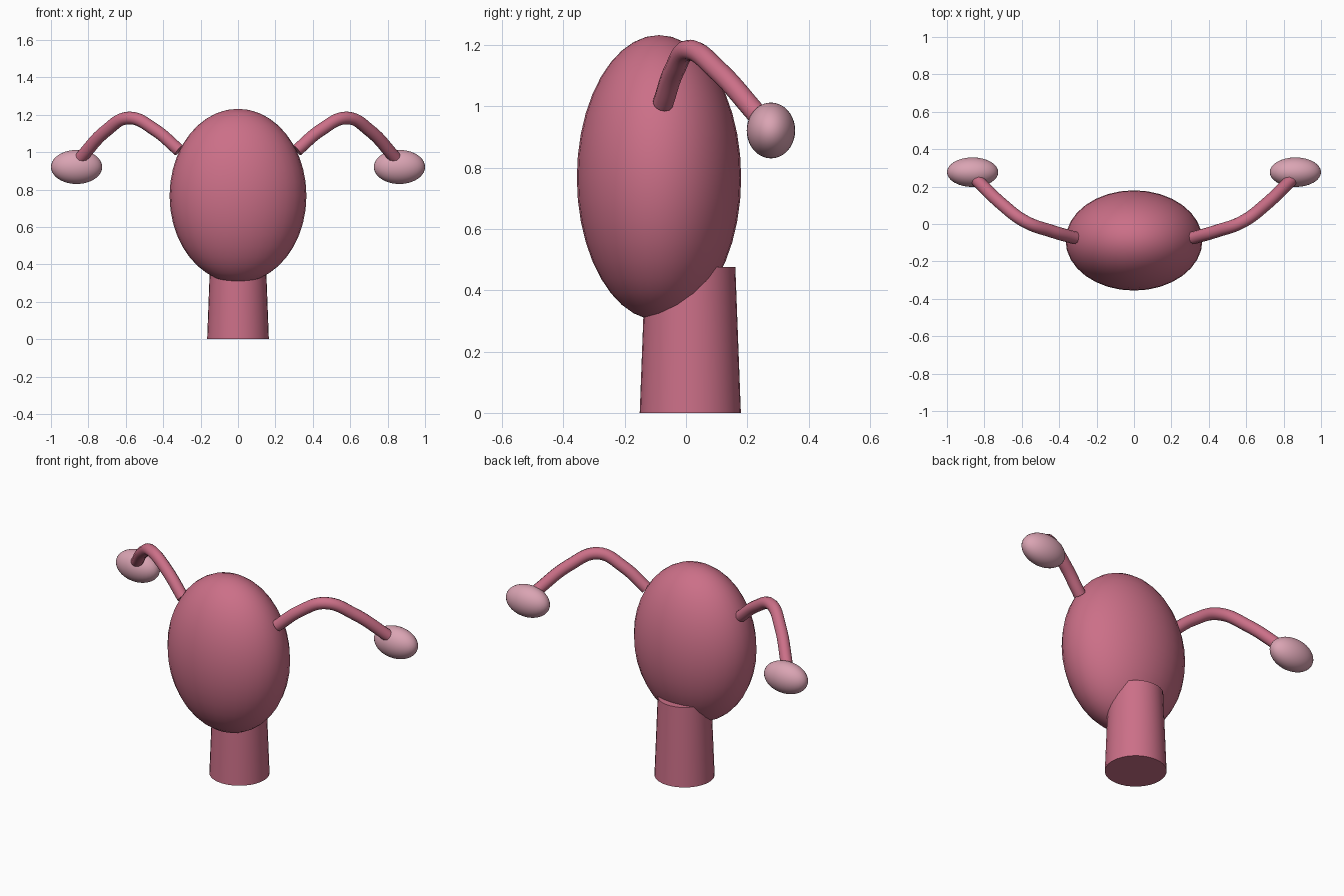
import bpy
import math

if "Cube" in bpy.data.objects:
    bpy.data.objects.remove(bpy.data.objects["Cube"])


def material(name, rgb):
    m = bpy.data.materials.new(name)
    m.diffuse_color = (*rgb, 1)
    m.use_nodes = True
    m.node_tree.nodes["Principled BSDF"].inputs["Base Color"].default_value = m.diffuse_color
    return m


ROSE = material("rose", (0.60, 0.16, 0.245))
PALE = material("pale_pink", (0.70, 0.37, 0.45))


def finish(name, mat):
    ob = bpy.context.object
    ob.name = name
    ob.data.materials.append(mat)
    bpy.ops.object.shade_smooth_by_angle(angle=math.radians(40))
    return ob


def ellipsoid(name, center, radii, mat):
    bpy.ops.mesh.primitive_uv_sphere_add(segments=32, ring_count=20, radius=1, location=center)
    bpy.context.object.scale = radii
    bpy.ops.object.transform_apply(location=False, rotation=False, scale=True)
    return finish(name, mat)


def tube(name, points, radius, mat):
    curve = bpy.data.curves.new(name, 'CURVE')
    curve.dimensions = '3D'
    curve.bevel_depth = radius
    curve.bevel_resolution = 4
    curve.resolution_u = 8
    curve.use_fill_caps = True
    spline = curve.splines.new('BEZIER')
    spline.bezier_points.add(len(points) - 1)
    for bp, co in zip(spline.bezier_points, points):
        bp.co = co
        bp.handle_left_type = bp.handle_right_type = 'AUTO'
    ob = bpy.data.objects.new(name, curve)
    bpy.context.collection.objects.link(ob)
    bpy.ops.object.select_all(action='DESELECT')
    ob.select_set(True)
    bpy.context.view_layer.objects.active = ob
    bpy.ops.object.convert(target='MESH')
    return finish(name, mat)


# Main egg-shaped body
ellipsoid("body", (0, -0.088, 0.767), (0.366, 0.268, 0.465), ROSE)

# Tapered neck below, set slightly back from the body
bpy.ops.mesh.primitive_cone_add(vertices=32, radius1=0.165, radius2=0.147,
                                depth=0.475, location=(0, 0.014, 0.2375))
finish("neck", ROSE)

# Arched side tubes with an oval bulb at each end
PATH = [(0.315, -0.075, 1.01), (0.445, -0.037, 1.12), (0.58, 0.012, 1.183),
        (0.705, 0.105, 1.115), (0.84, 0.235, 0.97)]
for side, s in (("right", 1), ("left", -1)):
    tube(side + "_tube", [(s * x, y, z) for x, y, z in PATH], 0.034, ROSE)
    ellipsoid(side + "_bulb", (s * 0.863, 0.277, 0.921), (0.137, 0.079, 0.091), PALE)
